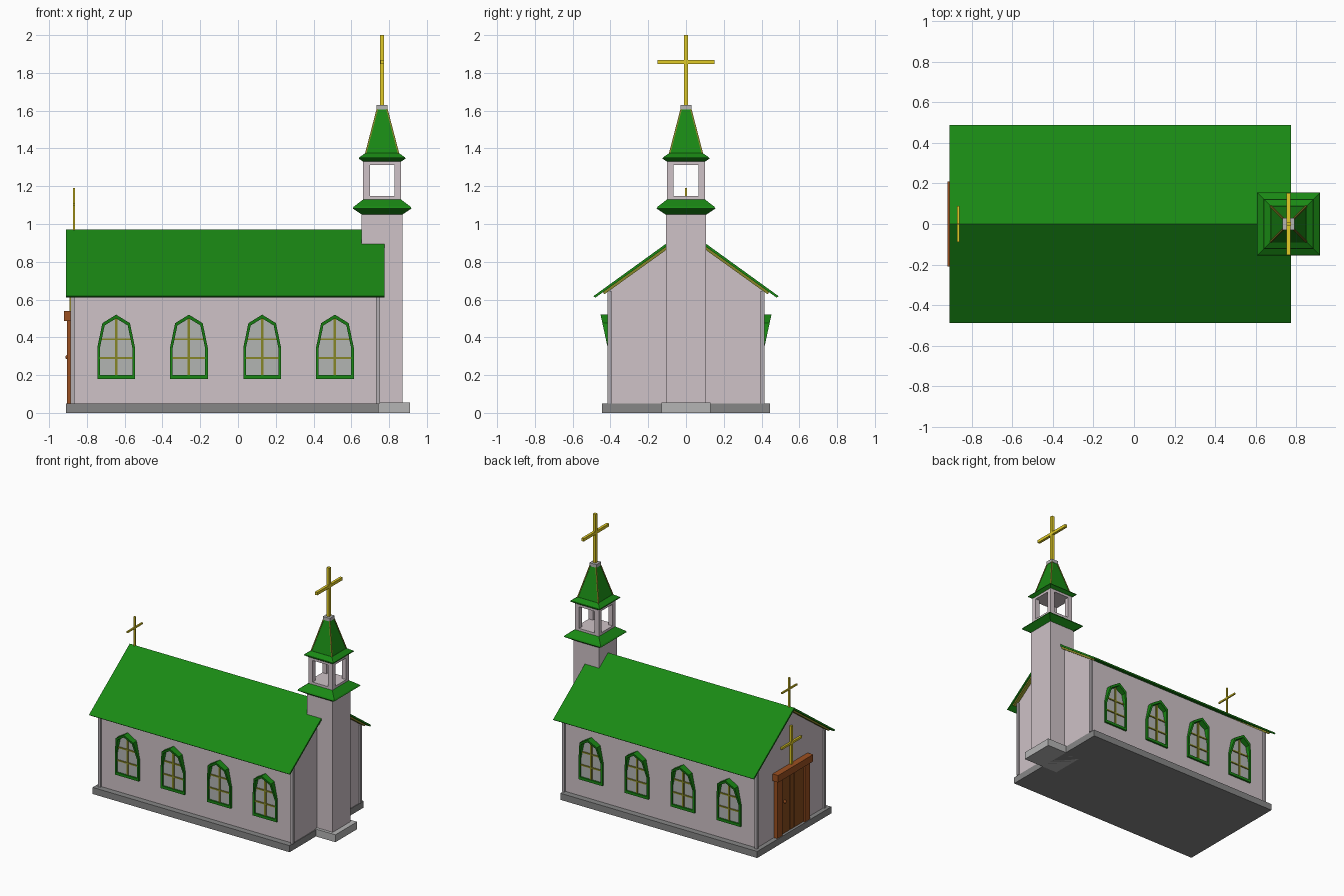
import bpy, bmesh, math
from mathutils import Vector

if "Cube" in bpy.data.objects:
    bpy.data.objects.remove(bpy.data.objects["Cube"])

def mat(name, r, g, b):
    m = bpy.data.materials.new(name)
    m.diffuse_color = (r, g, b, 1)
    m.use_nodes = True
    m.node_tree.nodes["Principled BSDF"].inputs["Base Color"].default_value = m.diffuse_color
    return m

WALL = mat("plaster", 0.62, 0.54, 0.57)
POST = mat("corner_stone", 0.45, 0.42, 0.44)
GREEN = mat("green_paint", 0.01, 0.25, 0.007)
GOLD = mat("gold", 0.75, 0.60, 0.02)
OLIVE = mat("olive_trim", 0.24, 0.24, 0.02)
WOOD = mat("wood", 0.33, 0.08, 0.015)
DOOR = mat("door_wood", 0.24, 0.07, 0.012)
STONE = mat("stone", 0.24, 0.24, 0.24)
PALE = mat("pale_stone", 0.46, 0.46, 0.46)
GLASS = mat("glass", 0.45, 0.46, 0.45)

def finish(name, bm, material):
    bmesh.ops.recalc_face_normals(bm, faces=bm.faces)
    me = bpy.data.meshes.new(name)
    bm.to_mesh(me)
    bm.free()
    me.materials.append(material)
    ob = bpy.data.objects.new(name, me)
    bpy.context.collection.objects.link(ob)
    return ob

def boxes(name, material, *specs):
    """Each spec is (x0, x1, y0, y1, z0, z1)."""
    bm = bmesh.new()
    for x0, x1, y0, y1, z0, z1 in specs:
        for v in bmesh.ops.create_cube(bm, size=1)["verts"]:
            v.co = Vector(((x0 + x1) / 2 + v.co.x * (x1 - x0),
                           (y0 + y1) / 2 + v.co.y * (y1 - y0),
                           (z0 + z1) / 2 + v.co.z * (z1 - z0)))
    return finish(name, bm, material)

def prism(name, material, points, a, b, axis):
    """Extrude a 2D outline from a to b along x (y,z outline) or y (x,z outline)."""
    place = (lambda p, t: (t, p[0], p[1])) if axis == "x" else (lambda p, t: (p[0], t, p[1]))
    bm = bmesh.new()
    r0 = [bm.verts.new(place(p, a)) for p in points]
    r1 = [bm.verts.new(place(p, b)) for p in points]
    bm.faces.new(r0)
    bm.faces.new(r1)
    for i in range(len(points)):
        j = (i + 1) % len(points)
        bm.faces.new((r0[i], r0[j], r1[j], r1[i]))
    return finish(name, bm, material)

def square_stack(name, material, levels, cx):
    """Loft square rings given as (half width, z)."""
    bm = bmesh.new()
    rings = [[bm.verts.new((cx + h * sx, h * sy, z))
              for sx, sy in ((-1, -1), (1, -1), (1, 1), (-1, 1))] for h, z in levels]
    bm.faces.new(rings[0])
    bm.faces.new(rings[-1])
    for lo, hi in zip(rings, rings[1:]):
        for i in range(4):
            j = (i + 1) % 4
            bm.faces.new((lo[i], lo[j], hi[j], hi[i]))
    return finish(name, bm, material)

def cross(name, x, z0, z1, arm, arm_z, t):
    boxes(name, GOLD, (x - t, x + t, -t, t, z0, z1),
          (x - t * .9, x + t * .9, -arm, arm, arm_z - t, arm_z + t))

# Base and nave walls
boxes("base", STONE, (-.91, .745, -.445, .445, 0, .05))
prism("nave_walls", WALL, [(-.40, .05), (.40, .05), (.40, .655), (0, .945), (-.40, .655)],
      -.875, .74, "x")
boxes("corner_posts", POST, *[(x - .01, x + .01, y - .01, y + .01, .05, .645)
                              for x in (-.876, .741) for y in (-.405, .405)])

# Roof slabs and the trim beneath the gable overhangs
prism("roof", GREEN, [(-.49, .618), (0, .972), (.49, .618), (.48, .61), (0, .955), (-.48, .61)],
      -.91, .775, "x")
trim = [(-.44, .639), (0, .956), (.44, .639), (.432, .628), (0, .938), (-.432, .628)]
prism("gable_trim_back", OLIVE, trim, -.90, -.87, "x")
prism("gable_trim_front", OLIVE, trim, .735, .765, "x")

# Arched windows on both long sides, with the frame leaning out toward the top
OUTER = [(-.10, .18), (.10, .18), (.10, .345), (.073, .475), (0, .52), (-.073, .475), (-.10, .345)]
INNER = [(-.086, .20), (.086, .20), (.086, .343), (.061, .463), (0, .50), (-.061, .463), (-.086, .343)]

def window(name, cx, s):
    bm = bmesh.new()
    out = lambda z: .414 + max(0, z - .345) * .22
    loops = [[bm.verts.new((cx + x, s * y, z)) for (x, z), y in pts] for pts in (
        [(p, .395) for p in OUTER], [(p, out(p[1])) for p in OUTER],
        [(p, out(p[1])) for p in INNER], [(p, .395) for p in INNER])]
    for k in range(4):
        a, b = loops[k], loops[(k + 1) % 4]
        for i in range(7):
            j = (i + 1) % 7
            bm.faces.new((a[i], a[j], b[j], b[i]))
    finish(name + "_frame", bm, GREEN)
    prism(name + "_glass", GLASS, [(cx + x, z) for x, z in INNER], s * .395, s * .402, "y")
    y0, y1 = sorted((s * .398, s * .409))
    boxes(name + "_bars", OLIVE, (cx - .007, cx + .007, y0, y1, .195, .505),
          *[(cx - .087 + d, cx + .087 - d, y0, y1, z - .005, z + .005)
            for z, d in ((.29, 0), (.39, .009))])

for n, cx in enumerate((-.645, -.26, .128, .513)):
    for side, s in (("front", -1), ("rear", 1)):
        window(f"{side}_window_{n + 1}", cx, s)

# Plank door with posts, lintel and knob
boxes("door_planks", DOOR, *[(-.891, -.87, -.14 + i * .056 + .002, -.14 + (i + 1) * .056 - .002,
                              .05, .49) for i in range(5)])
boxes("door_backing", DOOR, (-.886, -.87, -.14, .14, .05, .49))
boxes("door_posts", WOOD, *[(-.905, -.87, y - .03, y + .03, .05, .49) for y in (-.165, .165)])
boxes("door_lintel", WOOD, (-.922, -.872, -.21, .21, .487, .54))
bm = bmesh.new()
bmesh.ops.create_uvsphere(bm, u_segments=10, v_segments=6, radius=.012)
bmesh.ops.translate(bm, verts=bm.verts, vec=(-.902, .10, .295))
finish("door_knob", bm, WOOD)

# Tower, belfry and spire
TX = .763
boxes("tower_base", PALE, (TX - .147, .91, -.13, .13, 0, .056))
boxes("tower", WALL, (TX - .108, TX + .108, -.107, .107, .05, 1.06))
square_stack("lower_eave", GREEN, [(.108, 1.05), (.156, 1.082), (.15, 1.092), (.10, 1.13)], TX)
boxes("belfry", WALL,
      (TX - .10, TX + .10, -.10, .10, 1.125, 1.148), (TX - .10, TX + .10, -.10, .10, 1.312, 1.335),
      *[(TX + sx * .0825 - .0175, TX + sx * .0825 + .0175,
         sy * .0825 - .0175, sy * .0825 + .0175, 1.148, 1.312)
        for sx in (-1, 1) for sy in (-1, 1)])
square_stack("upper_eave", GREEN, [(.10, 1.33), (.124, 1.346), (.122, 1.352), (.088, 1.376)], TX)
square_stack("spire", GREEN, [(.088, 1.37), (.025, 1.61)], TX)

# Thin ribs on the four spire edges
bm = bmesh.new()
for sx in (-1, 1):
    for sy in (-1, 1):
        ends = []
        for h, z in ((.087, 1.372), (.025, 1.61)):
            ends.append([bm.verts.new((TX + sx * h + dx * .004, sy * h + dy * .004, z))
                         for dx, dy in ((-1, -1), (1, -1), (1, 1), (-1, 1))])
        bm.faces.new(ends[0])
        bm.faces.new(ends[1])
        for i in range(4):
            j = (i + 1) % 4
            bm.faces.new((ends[0][i], ends[0][j], ends[1][j], ends[1][i]))
finish("spire_ribs", bm, OLIVE)
boxes("spire_cap", PALE, (TX - .029, TX + .029, -.029, .029, 1.605, 1.63))

# Crosses on spire, roof ridge and above the door
cross("spire_cross", TX, 1.625, 2.0, .152, 1.858, .011)
cross("roof_cross", -.868, .96, 1.19, .09, 1.105, .006)
cross("door_cross", -.885, .535, .83, .12, .70, .008)
